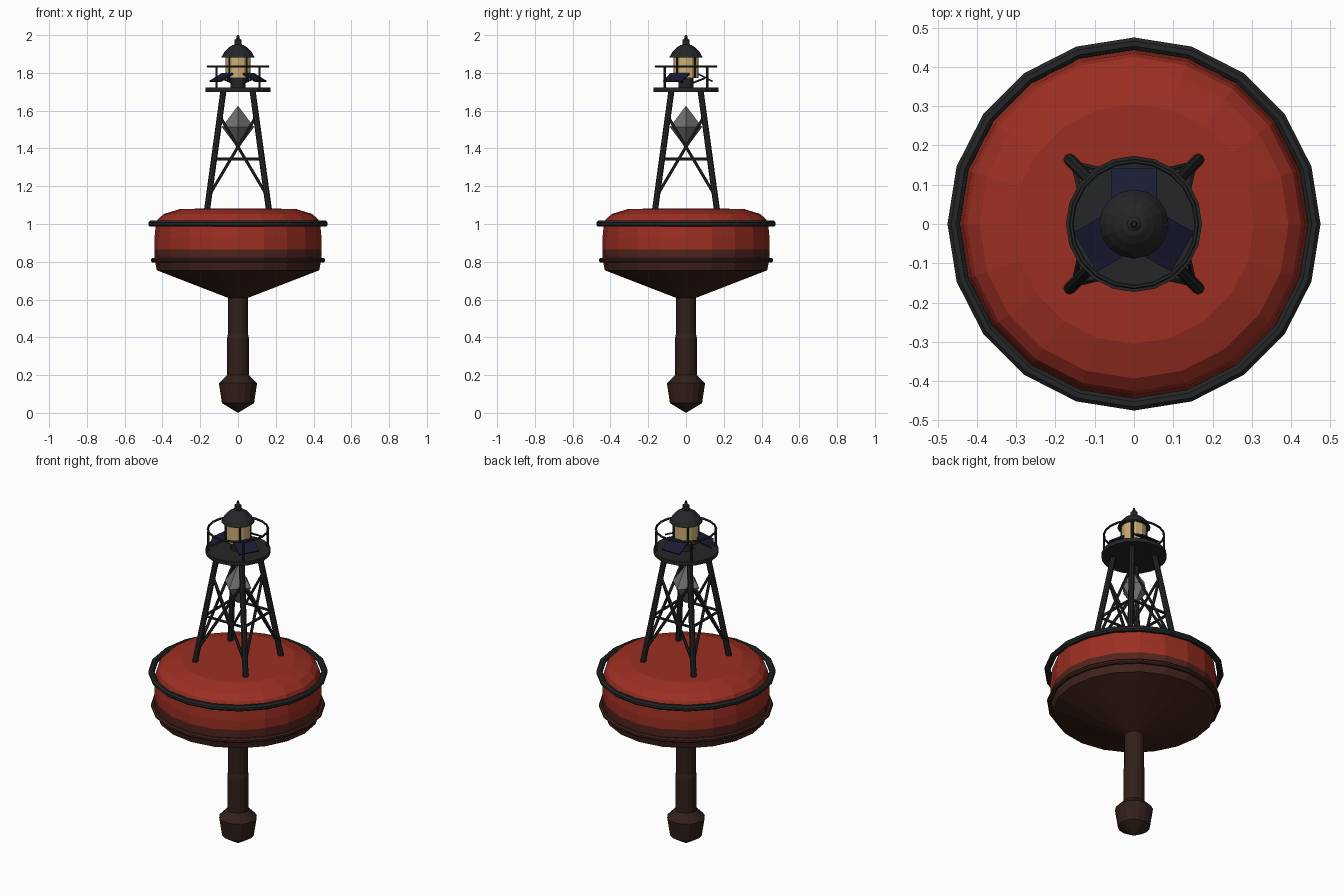
import bpy, bmesh
from math import sin, cos, pi, radians
from mathutils import Vector, Matrix

if "Cube" in bpy.data.objects:
    bpy.data.objects.remove(bpy.data.objects["Cube"])


def material(name, rgb):
    m = bpy.data.materials.new(name)
    m.diffuse_color = (*rgb, 1)
    m.use_nodes = True
    m.node_tree.nodes["Principled BSDF"].inputs["Base Color"].default_value = m.diffuse_color
    return m


RED = material("red_paint", (0.33, 0.028, 0.016))
BAND = material("waterline_red", (0.085, 0.018, 0.012))
BROWN = material("antifouling", (0.05, 0.016, 0.011))
STEM = material("dark_iron", (0.032, 0.014, 0.011))
BLACK = material("black_steel", (0.018, 0.019, 0.02))
GREY = material("reflector_grey", (0.16, 0.165, 0.17))
GLASS = material("amber_lens", (0.6, 0.42, 0.18))
SOLAR = material("solar_blue", (0.01, 0.012, 0.035))


def finish(name, bm, mat):
    me = bpy.data.meshes.new(name)
    bm.to_mesh(me)
    bm.free()
    me.materials.append(mat)
    ob = bpy.data.objects.new(name, me)
    bpy.context.collection.objects.link(ob)
    return ob


def lathe(name, profile, sides, mat, closed=False):
    """Revolve (radius, z) points, listed bottom to top, around z."""
    bm = bmesh.new()
    rings = []
    for r, z in profile:
        if r == 0:
            rings.append([bm.verts.new((0, 0, z))] * sides)
        else:
            rings.append([bm.verts.new((r * cos(2 * pi * k / sides), r * sin(2 * pi * k / sides), z))
                          for k in range(sides)])
    pairs = list(zip(rings, rings[1:]))
    if closed:
        pairs.append((rings[-1], rings[0]))
    for a, b in pairs:
        for k in range(sides):
            n = (k + 1) % sides
            quad = list(dict.fromkeys((a[k], a[n], b[n], b[k])))
            if len(quad) > 2:
                bm.faces.new(quad)
    return finish(name, bm, mat)


def ring(name, radius, z, thick, sides, mat, section=8):
    prof = [(radius + thick * sin(2 * pi * (k + .5) / section), z - thick * cos(2 * pi * (k + .5) / section))
            for k in range(section)]
    return lathe(name, prof, sides, mat, closed=True)


def struts(name, segments, radius, sides, mat):
    """Straight round bars between pairs of points, joined in one object."""
    bm = bmesh.new()
    for a, b in segments:
        a, b = Vector(a), Vector(b)
        d = b - a
        mx = Matrix.Translation((a + b) / 2) @ d.to_track_quat('Z', 'Y').to_matrix().to_4x4()
        bmesh.ops.create_cone(bm, cap_ends=True, segments=sides, radius1=radius,
                              radius2=radius, depth=d.length, matrix=mx)
    return finish(name, bm, mat)


# Float body
lathe("hull_upper", [(0.443, 0.866), (0.443, 0.92), (0.435, 1.0), (0.425, 1.025), (0.393, 1.053),
                     (0.305, 1.08), (0, 1.083)], 20, RED)
lathe("hull_waterline_band", [(0.441, 0.81), (0.443, 0.866)], 20, BAND)
lathe("hull_bottom", [(0, 0.605), (0.05, 0.608), (0.43, 0.755), (0.441, 0.81)], 20, BROWN)
ring("fender_ring", 0.459, 1.002, 0.017, 20, BLACK)
ring("lower_rub_ring", 0.449, 0.808, 0.013, 20, BROWN)

# Counterweight stem
lathe("stem", [(0, 0.18), (0.057, 0.18), (0.057, 0.40), (0.053, 0.42), (0.053, 0.64), (0, 0.64)], 16, STEM)
lathe("counterweight", [(0, 0.0), (0.085, 0.052), (0.101, 0.157), (0.056, 0.202), (0, 0.202)], 16, STEM)

# Lattice tower
CORNERS = [(1, 1), (-1, 1), (-1, -1), (1, -1)]


def on_leg(corner, z):
    h = 0.163 - 0.085 * (z - 1.08) / 0.62
    return (corner[0] * h, corner[1] * h, z)


struts("tower_legs", [(on_leg(c, 1.07), on_leg(c, 1.705)) for c in CORNERS], 0.016, 8, BLACK)
braces = []
for i, c in enumerate(CORNERS):
    n = CORNERS[(i + 1) % 4]
    braces += [(on_leg(c, 1.343), on_leg(n, 1.343)),
               (on_leg(c, 1.15), on_leg(n, 1.57)),
               (on_leg(n, 1.15), on_leg(c, 1.57))]
struts("tower_braces", braces, 0.008, 6, BLACK)

# Radar reflector
lathe("radar_reflector", [(0, 1.40), (0.085, 1.513), (0, 1.626)], 4, GREY)

# Gallery and railing
lathe("gallery_deck", [(0, 1.70), (0.173, 1.70), (0.173, 1.722), (0, 1.722)], 20, BLACK)
ring("gallery_rail", 0.16, 1.835, 0.006, 20, BLACK, 6)
struts("rail_posts", [((x * 0.113, y * 0.113, 1.715), (x * 0.113, y * 0.113, 1.835)) for x, y in CORNERS],
       0.006, 6, BLACK)

# Lantern
lathe("lantern_base", [(0, 1.715), (0.04, 1.715), (0.04, 1.775), (0, 1.775)], 12, BLACK)
lathe("lantern_lens", [(0, 1.772), (0.066, 1.772), (0.066, 1.888), (0, 1.888)], 12, GLASS)
struts("lantern_bars", [((x * 0.047, y * 0.047, 1.772), (x * 0.047, y * 0.047, 1.885)) for x, y in CORNERS],
       0.005, 6, BLACK)
lathe("lantern_roof", [(0, 1.882), (0.088, 1.882), (0.074, 1.908), (0.052, 1.932), (0.03, 1.947),
                       (0.018, 1.95), (0.018, 1.975), (0.008, 1.982), (0.006, 2.0), (0, 2.0)], 16, BLACK)

# Three solar panels tilted outward, each with a bracket
arms = []
for k in range(3):
    turn = Matrix.Rotation(radians(90 + 120 * k), 4, 'Z')
    bm = bmesh.new()
    bmesh.ops.create_cube(bm, size=1, matrix=turn @ Matrix.Translation((0.102, 0, 1.775)) @
                          Matrix.Rotation(radians(28), 4, 'Y') @ Matrix.Diagonal((0.088, 0.116, 0.008, 1)))
    finish(f"solar_panel_{k + 1}", bm, SOLAR)
    arms.append((turn @ Vector((0.03, 0, 1.745)), turn @ Vector((0.1, 0, 1.772))))
struts("panel_brackets", arms, 0.005, 6, BLACK)
